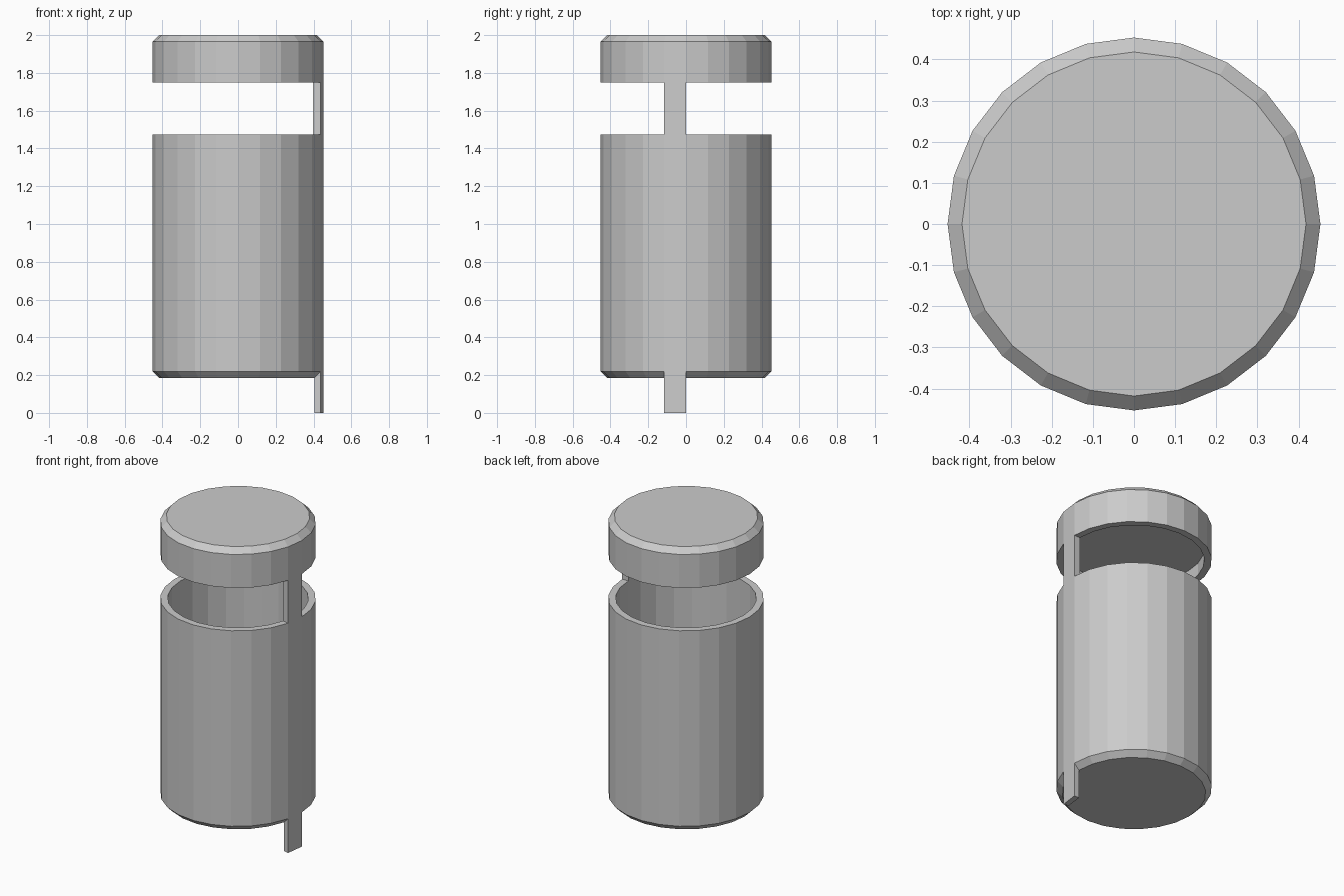
import bpy, bmesh
from math import cos, sin, tau

if "Cube" in bpy.data.objects:
    bpy.data.objects.remove(bpy.data.objects["Cube"])

SIDES = 24
R_OUT, R_IN, R_BEVEL = 0.453, 0.41, 0.418


def point(r, step, z):
    a = tau * step / SIDES
    return (r * cos(a), r * sin(a), z)


def finish(name, bm):
    bmesh.ops.recalc_face_normals(bm, faces=bm.faces)
    mesh = bpy.data.meshes.new(name)
    bm.to_mesh(mesh)
    bm.free()
    bpy.context.collection.objects.link(bpy.data.objects.new(name, mesh))


def lathe(name, profile):
    """Faceted solid from (radius, z) rings, closed with a flat disc at each end."""
    bm = bmesh.new()
    rings = [[bm.verts.new(point(r, i, z)) for i in range(SIDES)] for r, z in profile]
    for a, b in zip(rings, rings[1:]):
        for i in range(SIDES):
            j = (i + 1) % SIDES
            bm.faces.new((a[i], a[j], b[j], b[i]))
    bm.faces.new(rings[0])
    bm.faces.new(rings[-1])
    finish(name, bm)


def strip(name, r_in, z0, z1, bottom):
    """One-facet-wide upright strip following the outer wall."""
    bm = bmesh.new()
    corners = [(r_in, -1), (R_OUT, -1), (R_OUT, 0), (r_in, 0)]
    low, high = [[bm.verts.new(point(r, s, z)) for r, s in corners] for z in (z0, z1)]
    for i in range(4):
        j = (i + 1) % 4
        bm.faces.new((low[i], low[j], high[j], high[i]))
    if bottom:
        bm.faces.new(low)
    finish(name, bm)


# Hollow cup with bevelled base
lathe("cup_body", [(R_BEVEL, 0.185), (R_OUT, 0.22), (R_OUT, 1.475),
                   (R_IN, 1.475), (R_IN, 0.225)])
# Lid with bevelled top and recessed underside
lathe("lid", [(R_BEVEL, 2.0), (R_OUT, 1.965), (R_OUT, 1.75),
              (R_IN, 1.75), (R_IN, 1.83)])
# Strip joining lid to cup, and tab below the cup
strip("lid_connector", R_IN, 1.475, 1.75, False)
strip("bottom_tab", R_BEVEL, 0.0, 0.22, True)
